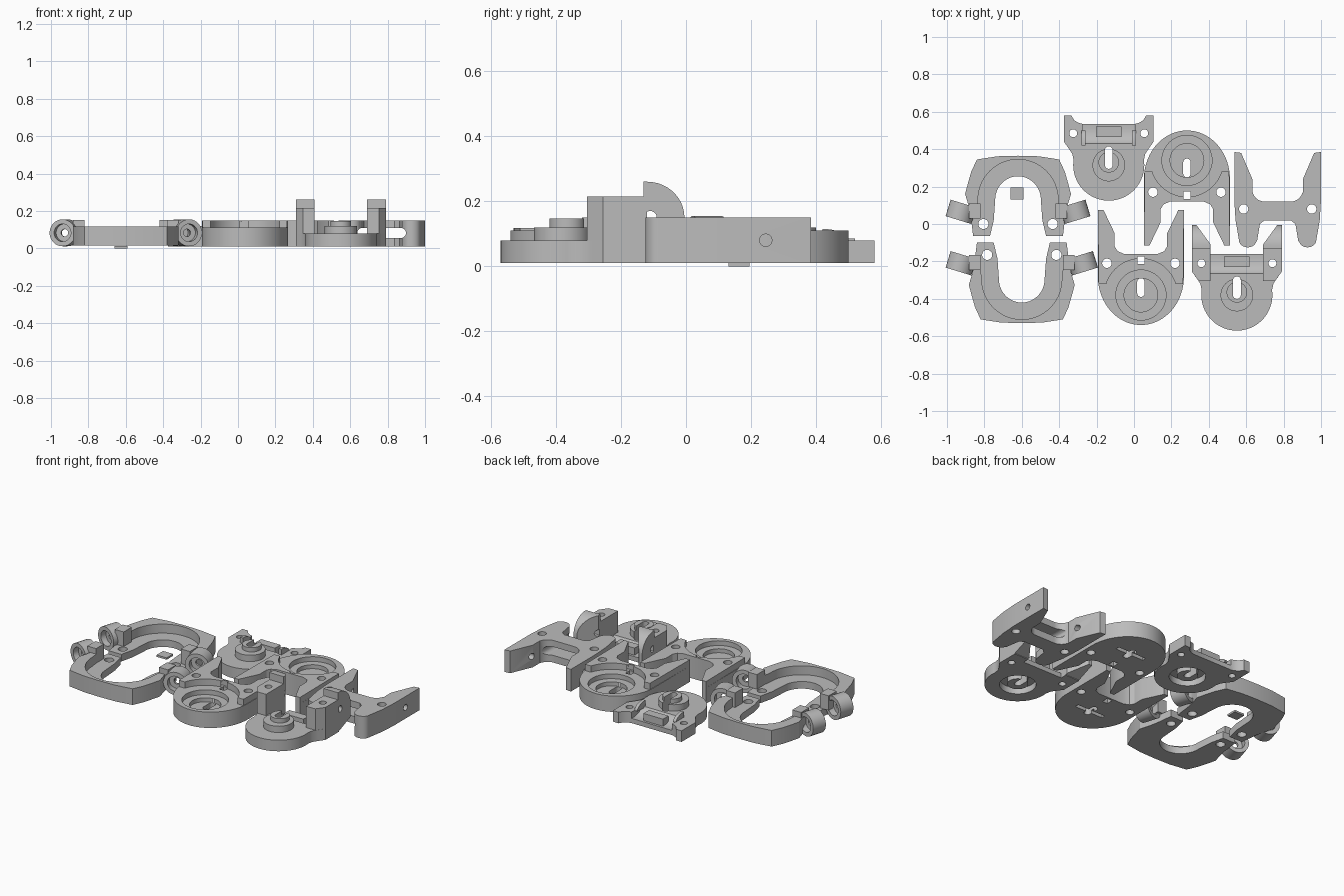
import bpy
from math import sin, cos, pi, radians
from mathutils import Matrix, Vector

if "Cube" in bpy.data.objects:
    bpy.data.objects.remove(bpy.data.objects["Cube"])

grey = bpy.data.materials.new("plain_grey")
grey.use_nodes = True
grey.diffuse_color = (0.5, 0.5, 0.5, 1)
grey.node_tree.nodes["Principled BSDF"].inputs["Base Color"].default_value = (0.5, 0.5, 0.5, 1)


def arc(cx, cy, rx, ry, a0, a1, n=24):
    steps = [radians(a0 + (a1 - a0) * i / n) for i in range(n + 1)]
    return [(cx + rx * cos(a), cy + ry * sin(a)) for a in steps]


def mirrored(half):
    """Close a right-hand half outline across x = 0."""
    return half + [(-x, y) for x, y in reversed(half) if abs(x) > 1e-4]


def prism(name, pts, lo, hi, axis="z"):
    """Extrude an outline along z, or a (y, z) outline along x."""
    place = (lambda p, d: (p[0], p[1], d)) if axis == "z" else (lambda p, d: (d, p[0], p[1]))
    n = len(pts)
    verts = [place(p, lo) for p in pts] + [place(p, hi) for p in pts]
    faces = [list(range(n))[::-1], list(range(n, 2 * n))]
    faces += [[i, (i + 1) % n, n + (i + 1) % n, n + i] for i in range(n)]
    mesh = bpy.data.meshes.new(name)
    mesh.from_pydata(verts, [], faces)
    mesh.materials.append(grey)
    obj = bpy.data.objects.new(name, mesh)
    bpy.context.collection.objects.link(obj)
    bpy.context.view_layer.objects.active = obj
    bpy.ops.object.select_all(action="DESELECT")
    obj.select_set(True)
    bpy.ops.object.mode_set(mode="EDIT")
    bpy.ops.mesh.select_all(action="SELECT")
    bpy.ops.mesh.normals_make_consistent(inside=False)
    bpy.ops.object.mode_set(mode="OBJECT")
    return obj


def disc(name, x, y, r, lo, hi, axis="z"):
    return prism(name, arc(x, y, r, r, 0, 352.5, 47), lo, hi, axis)


def box(name, x0, x1, y0, y1, lo, hi):
    return prism(name, [(x0, y0), (x1, y0), (x1, y1), (x0, y1)], lo, hi)


def slot(name, x, y0, y1, r, lo, hi):
    return prism(name, arc(x, y1 - r, r, r, 0, 180, 12) + arc(x, y0 + r, r, r, 180, 360, 12), lo, hi)


def cut(obj, *cutters, op="DIFFERENCE"):
    """Apply boolean cutters and remove them."""
    for c in cutters:
        c.hide_render = True
        mod = obj.modifiers.new("cut", "BOOLEAN")
        mod.operation, mod.solver, mod.object = op, "EXACT", c
        bpy.context.view_layer.objects.active = obj
        bpy.ops.object.modifier_apply(modifier=mod.name)
        bpy.data.objects.remove(c)
    return obj


def holes(obj, x, y, r=0.021):
    return cut(obj, *[disc("hole", s * x, y, r, -0.1, 0.4) for s in (-1, 1)])


def finish(objs, *spots):
    """Smooth the parts and set a copy at every (x, y, angle, y scale)."""
    for o in objs:
        bpy.context.view_layer.objects.active = o
        bpy.ops.object.select_all(action="DESELECT")
        o.select_set(True)
        bpy.ops.object.shade_smooth_by_angle(angle=radians(30))
    for i, (x, y, turn, sy) in enumerate(spots):
        m = Matrix.Translation((x, y, 0)) @ Matrix.Rotation(radians(turn), 4, "Z")
        for o in objs:
            p = o
            if i:
                p = o.copy()
                p.data = o.data.copy()
                bpy.context.collection.objects.link(p)
            if sy < 0:
                p.data.transform(Matrix.Diagonal((1, -1, 1, 1)))
                p.data.flip_normals()
            p.matrix_world = m


# Horseshoe frames: low floor, raised rim, tilted barrels on the sides
outer = [(0, 0.365), (0.11, 0.362), (0.22, 0.345), (0.25, 0.28), (0.27, 0.21), (0.283, 0.16)]
inner = [(0.15, -0.065), (0.13, 0.02)] + arc(0, 0.13, 0.122, 0.125, 0, 90)
floor = prism("frame_floor", mirrored(outer + [(0.26, 0.1), (0.24, -0.065)] + inner), 0.015, 0.06)
holes(floor, 0.185, 0, 0.027)
ring = arc(0, 0.13, 0.214, 0.215, 0, 90)
rim = prism("frame_rim", mirrored(outer + [(0.265, 0.1), (0.25, 0.03), (0.225, 0.03)] + ring), 0.015, 0.117)
frame = [floor, rim]
for s, side in ((-1, "right"), (1, "left")):
    barrel = disc(side + "_barrel", 0, 0, 0.072, -0.046, 0.046)
    cut(barrel, disc("bore", 0, 0, 0.047, -0.1, 0.1))
    web = disc(side + "_barrel_web", 0, 0, 0.05, -0.008, 0.008)
    cut(web, disc("bore", 0, 0, 0.02, -0.1, 0.1))
    lug = box(side + "_barrel_lug", 0.2, 0.262, 0.03, 0.11, 0.06, 0.152)
    lug.data.transform(Matrix.Diagonal((s, 1, 1, 1)))
    if s < 0:
        lug.data.flip_normals()
    for o in (barrel, web):
        o.data.transform(Matrix.Translation((s * 0.305, 0.065, 0.083))
                         @ Matrix.Rotation(radians(s * 17), 4, "Z") @ Matrix.Rotation(pi / 2, 4, "X"))
    frame += [barrel, web, lug]
low_frame = []
for o in frame:
    p = o.copy()
    p.data = o.data.copy()
    bpy.context.collection.objects.link(p)
    # barrels keep the same lean, the frame itself is mirrored
    if "barrel" in o.name:
        p.data.transform(Matrix.Translation((0.02 if o.name.startswith("left") else -0.02, -0.04, 0)))
        shift = Matrix.Translation((0, 0.05, 0))
        p.data.transform(shift)
    low_frame.append(p)
finish(frame, (-0.62, 0, 0, 1))
for p in low_frame:
    if "barrel" not in p.name:
        p.data.transform(Matrix.Translation((0, 0.17, 0)) @ Matrix.Diagonal((1, -1, 1, 1)))
        p.data.flip_normals()
    else:
        p.data.transform(Matrix.Translation((0, 0.05, 0)))
finish(low_frame, (-0.6, -0.345 + 0.01, 0, 1))

# Small loose chip
finish([box("small_chip", -0.66, -0.59, 0.13, 0.195, 0, 0.012)], (0, 0, 0, 1))

# Two-armed carriers: rounded body with a stepped round pocket
belly = arc(0, 0.1, 0.23, 0.26, -90, 0)
arm = [(0.23, 0.455), (0.2, 0.455), (0.14, 0.33), (0.14, 0.26), (0.125, 0.235), (0.09, 0.22), (0, 0.22)]
body = prism("carrier_body", mirrored(belly + arm), 0.01, 0.11)
upper = prism("carrier_arms", mirrored([(0, 0.06), (0.226, 0.06)] + arm), 0.105, 0.15)
cut(upper, disc("pocket", 0, 0, 0.195, 0, 0.3))
cut(body, disc("pocket", 0, 0, 0.134, 0.08, 0.3), disc("pocket", 0, 0, 0.09, 0.055, 0.3),
    slot("slit", 0, -0.01, 0.09, 0.02, -0.1, 0.3),
    box("cross_slit", -0.1, 0.1, 0.02, 0.045, -0.1, 0.03))
for o in (body, upper):
    holes(o, 0.182, 0.17, 0.025)
    cut(o, box("key", -0.018, 0.018, 0.165, 0.207, -0.1, 0.3))
finish([body, upper], (0.037, -0.38, 0, 1), (0.283, 0.34, 180, 1))


def bracket(tall):
    """Round plate with a slotted boss and a hinge trench."""
    half = arc(0, 0, 0.19, 0.19, -90, 8) + [(0.195, 0.06), (0.215, 0.09), (0.24, 0.125)]
    if tall:
        half += [(0.24, 0.22)]
    else:
        half += [(0.24, 0.265), (0.2, 0.265), (0.185, 0.24), (0.16, 0.225)]
    base = prism("bracket_base", mirrored(half + [(0.14, 0.22), (0, 0.22)]), 0.01, 0.08)
    trench = prism("trench", arc(0.2, 0.1, 0.09, 0.06, 180, 270, 12) + [(0.3, 0.04), (0.3, 0.2), (0.11, 0.2)],
                   -0.14, 0.14, "x")
    cut(base, trench, disc("socket", 0, 0, 0.105, -0.1, 0.05))
    core = disc("socket_core", 0, 0, 0.06, 0.015, 0.055)
    boss = disc("boss", 0, 0, 0.087, 0.075, 0.12)
    lug = disc("boss_lug", 0, 0.015, 0.055, 0.115, 0.147)
    for o in (base, core, boss, lug):
        cut(o, slot("slit", 0, -0.02, 0.1, 0.021, -0.1, 0.3))
    hinge = box("hinge_block", -0.068, 0.068, 0.15, 0.205, 0.03, 0.085)
    parts = [core, boss, lug, hinge]
    for s in (-1, 1):
        ends = sorted((s * 0.14, s * 0.24))
        if tall:
            # upright cheek with a curved horn behind it
            cheek = prism("upright", [(0.075, 0.01), (0.075, 0.215), (0.26, 0.215), (0.26, 0.01)], *ends, "x")
            side = [(0.25, 0.01), (0.25, 0.26)] + arc(0.26, 0.15, 0.115, 0.11, 90, 0, 16) + [(0.375, 0.06)]
            horn = prism("horn", side, *ends, "x")
            plan = [(0.14, 0.2), (0.14, 0.27), (0.22, 0.38), (0.24, 0.38), (0.24, 0.2)]
            cut(horn, prism("horn_plan", [(s * x, y) for x, y in plan], -0.1, 0.4), op="INTERSECT")
            # cheek plan narrows towards the round plate
            foot = [(0.13, 0.07), (0.2, 0.07), (0.24, 0.125), (0.24, 0.3), (0.13, 0.3)]
            cut(cheek, prism("cheek_plan", [(s * x, y) for x, y in foot], -0.1, 0.4), op="INTERSECT")
            cut(horn, disc("pin_hole", 0.27, 0.15, 0.02, -0.4, 0.4, "x"))
            holes(cheek, 0.19, 0.17)
            parts += [cheek, horn]
        else:
            # low rounded hinge cheeks
            rib = [(0.105, 0.07)] + arc(0.105, 0.075, 0.08, 0.04, 0, 90, 12)
            parts.append(prism("hinge_cheek", rib, *sorted((s * 0.125, s * 0.145)), "x"))
    holes(base, 0.19, 0.17)
    return [base] + parts


finish(bracket(True), (0.55, -0.38, 0, 1))
finish(bracket(False), (-0.135, 0.315, 0, 1))

# Forked yoke with a slotted bridge
yoke_half = [(0, 0.02), (0.07, 0.02), (0.095, 0.0), (0.1, -0.03), (0.11, -0.09)]
yoke_half += arc(0.16, -0.085, 0.047, 0.04, 180, 360, 12)[1:]
yoke_half += [(0.225, 0.02), (0.232, 0.13), (0.232, 0.385), (0.195, 0.38), (0.135, 0.24), (0.135, 0.17)]
yoke_half += arc(0.07, 0.185, 0.065, 0.065, -15, -90, 10) + [(0, 0.12)]
yoke = prism("yoke", mirrored(yoke_half), 0.01, 0.15)
window = slot("window", 0, -0.13, 0.13, 0.027, -0.2, 0.2)
window.data.transform(Matrix.Translation((0, 0, 0.082)) @ Matrix.Rotation(pi / 2, 4, "X")
                      @ Matrix.Rotation(pi / 2, 4, "Z"))
cut(yoke, window, disc("pin_hole", 0.245, 0.08, 0.019, -0.4, 0.4, "x"))
holes(yoke, 0.182, 0.08, 0.025)
finish([yoke], (0.768, 0, 0, 1))
